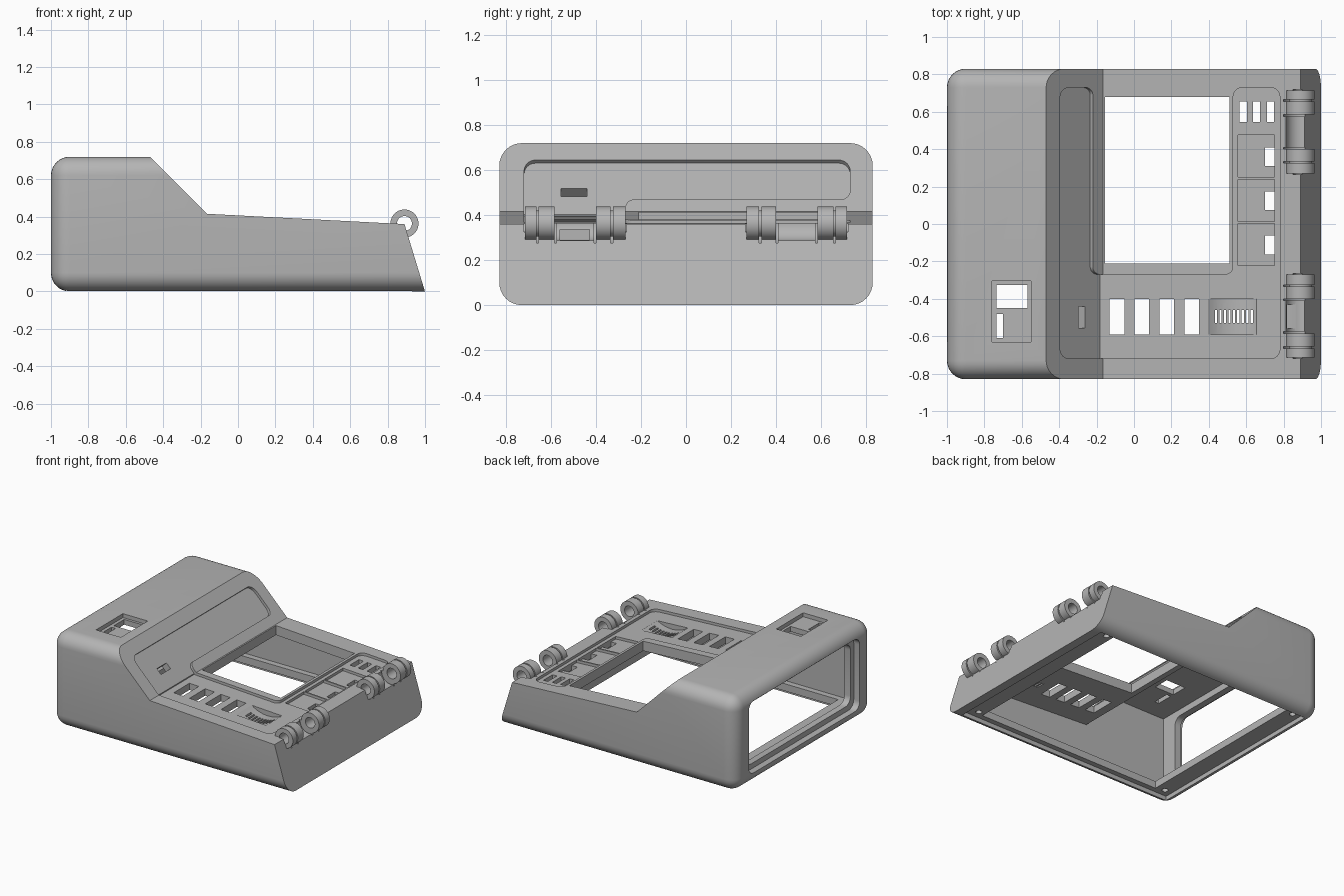
import bpy, bmesh, math
from mathutils import Matrix, Vector

if "Cube" in bpy.data.objects:
    bpy.data.objects.remove(bpy.data.objects["Cube"])

grey = bpy.data.materials.new("mid_grey")
grey.use_nodes = True
colour = (0.46, 0.46, 0.46, 1)
grey.diffuse_color = colour
grey.node_tree.nodes["Principled BSDF"].inputs["Base Color"].default_value = colour


def make(name, bm):
    bmesh.ops.recalc_face_normals(bm, faces=bm.faces)
    me = bpy.data.meshes.new(name)
    bm.to_mesh(me)
    bm.free()
    me.materials.append(grey)
    ob = bpy.data.objects.new(name, me)
    bpy.context.collection.objects.link(ob)
    return ob


def prism(name, points, depth):
    """Extrude a closed 3D outline along a vector."""
    bm = bmesh.new()
    face = bm.faces.new([bm.verts.new(p) for p in points])
    new = bmesh.ops.extrude_face_region(bm, geom=[face])["geom"]
    verts = [v for v in new if isinstance(v, bmesh.types.BMVert)]
    bmesh.ops.translate(bm, verts=verts, vec=depth)
    return make(name, bm)


def box(x0, x1, y0, y1, z0, z1, name="cutter"):
    return prism(name, [(x0, y0, z0), (x1, y0, z0), (x1, y1, z0), (x0, y1, z0)], (0, 0, z1 - z0))


def side_prism(profile, half):
    return prism("cutter", [(x, -half, z) for x, z in profile], (0, 2 * half, 0))


def rod(x, z, r, y0, y1):
    """Cylinder lying along y."""
    ring = [(x + r * math.cos(a * math.tau / 48), y0, z + r * math.sin(a * math.tau / 48)) for a in range(48)]
    return prism("cutter", ring, (0, y1 - y0, 0))


def rounded(corners, steps=6):
    """2D outline from (x, y, radius) corners, each filleted by an arc."""
    out = []
    for i, (x, y, r) in enumerate(corners):
        p = Vector((x, y))
        if r == 0:
            out.append(p)
            continue
        a = (Vector(corners[i - 1][:2]) - p).normalized()
        b = (Vector(corners[(i + 1) % len(corners)][:2]) - p).normalized()
        centre = p + (a + b) * r
        for k in range(steps + 1):
            t = k / steps * math.pi / 2
            out.append(centre - b * r * math.cos(t) - a * r * math.sin(t))
    return out


def boolean(target, tool, operation="DIFFERENCE"):
    mod = target.modifiers.new("cut", "BOOLEAN")
    mod.operation, mod.solver, mod.object = operation, "EXACT", tool
    bpy.context.view_layer.objects.active = target
    bpy.ops.object.modifier_apply(modifier=mod.name)
    bpy.data.objects.remove(tool)


# Housing: rounded block trimmed to the stepped side profile
housing = box(-1, 1.6, -0.83, 0.83, 0, 0.72, "housing")
bev = housing.modifiers.new("round", "BEVEL")
bev.width, bev.segments = 0.1, 8
bpy.context.view_layer.objects.active = housing
bpy.ops.object.modifier_apply(modifier=bev.name)
boolean(housing, side_prism([(-1.1, -0.1), (-1.1, 0.8), (-0.55, 0.8), (-0.165, 0.415),
                             (0.89, 0.36), (1.03, -0.1)], 1), "INTERSECT")

# Hollow interior, floor opening and recess for a base plate
boolean(housing, side_prism([(-0.9, 0.09), (-0.9, 0.65), (-0.5, 0.65), (-0.2, 0.345),
                             (0.79, 0.29), (0.86, 0.09)], 0.755))
boolean(housing, box(-0.92, 0.93, -0.75, 0.75, -0.1, 0.035))
boolean(housing, box(-0.79, 0.78, -0.71, 0.71, -0.1, 0.2))

# Screw holes in the base ledge
for sx in (-0.86, 0.83):
    for sy in (-0.69, 0.69):
        ring = [(sx + 0.022 * math.cos(a * math.tau / 16), sy + 0.022 * math.sin(a * math.tau / 16), 0)
                for a in range(16)]
        boolean(housing, prism("cutter", ring, (0, 0, 0.075)))

# Large window in the tall end with a stepped rim
for y, z0, z1, x1 in ((0.67, 0.09, 0.64, -0.95), (0.63, 0.13, 0.60, -0.8)):
    outline = rounded([(-y, z0, 0.06), (y, z0, 0.06), (y, z1, 0.06), (-y, z1, 0.06)])
    boolean(housing, prism("cutter", [(-1.1, p.x, p.y) for p in outline], (x1 + 1.1, 0, 0)))

# Shallow panel recess on the slope
depth = 0.02
normal = Vector((1, 0, 1)).normalized()
slope = rounded([(-0.395, -0.72, 0.05), (-0.16, -0.72, 0), (-0.16, -0.27, 0), (-0.22, -0.27, 0.04),
                 (-0.22, 0.73, 0.04), (-0.395, 0.73, 0.05)])
boolean(housing, prism("cutter", [Vector((p.x, p.y, 0.25 - p.x)) - normal * depth for p in slope],
                       normal * 0.1))

# Matching recess on the lower deck
deck = rounded([(-0.182, -0.72, 0), (0.78, -0.72, 0.05), (0.78, 0.73, 0.05), (0.53, 0.73, 0.05),
                (0.53, -0.27, 0.04), (-0.182, -0.27, 0)])


def deck_z(x):
    return 0.415 - 0.0521 * (x + 0.165)


boolean(housing, prism("cutter", [(p.x, p.y, deck_z(p.x) - depth) for p in deck], (0, 0, 0.06)))

# Screen opening
boolean(housing, box(-0.155, 0.51, -0.21, 0.68, 0.2, 0.6))

# Slot through the slope
slot = [(-0.262, -0.555), (-0.262, -0.44), (-0.297, -0.44), (-0.297, -0.555)]
boolean(housing, prism("cutter", [Vector((x, y, 0.222 - x)) - normal * 0.15 for x, y in slot], normal * 0.3))

# Row of button holes
for x in (-0.13, 0.003, 0.136, 0.27):
    boolean(housing, box(x, x + 0.078, -0.59, -0.4, 0.2, 0.5))

# Dished thumb rest with a slotted grille
boolean(housing, rod(0.535, 0.555, 0.235, -0.59, -0.4))
for i in range(9):
    boolean(housing, box(0.432 + i * 0.024, 0.444 + i * 0.024, -0.53, -0.46, 0.2, 0.5))

# Indicator holes and three key bays
for x in (0.565, 0.636, 0.71):
    boolean(housing, box(x, x + 0.038, 0.545, 0.655, 0.2, 0.5))
for y in (-0.222, 0.014, 0.25):
    pts = [(0.555, y), (0.75, y), (0.75, y + 0.225), (0.555, y + 0.225)]
    boolean(housing, prism("cutter", [(px, py, deck_z(px) - 0.04) for px, py in pts], (0, 0, 0.1)))
    boolean(housing, box(0.70, 0.75, y + 0.06, y + 0.16, 0.2, 0.5))

# Connector recess on the high deck
boolean(housing, box(-0.76, -0.55, -0.63, -0.305, 0.69, 0.8))
boolean(housing, box(-0.735, -0.57, -0.45, -0.325, 0.6, 0.8))
boolean(housing, box(-0.735, -0.70, -0.61, -0.48, 0.6, 0.8))

# Hinge cradles, bores and clearance grooves
HX, HZ, HR = 0.89, 0.363, 0.075
for s in (-1, 1):
    boolean(housing, rod(HX, HZ, HR + 0.003, s * 0.4, s * 0.58))
    for a, b in ((0.265, 0.405), (0.575, 0.72)):
        boolean(housing, rod(HX, HZ, 0.04, s * a, s * b))
    for g in (0.325, 0.4, 0.575, 0.655):
        boolean(housing, rod(HX, HZ, 0.09, s * g, s * (g + 0.01)))
boolean(housing, box(0.78, 0.95, -0.56, -0.43, 0.29, 0.335))


# Hinge knuckles: grooved sleeves turned around the hinge axis
def knuckle(name, y0, y1, groove):
    a, b, c, d = y0, groove, groove + 0.01, y1
    profile = [(0.04, a), (HR, a), (HR, b), (0.058, b), (0.058, c), (HR, c), (HR, d), (0.04, d)]
    bm = bmesh.new()
    verts = [bm.verts.new((HX + r, y, HZ)) for r, y in profile]
    edges = [bm.edges.new((verts[i - 1], verts[i])) for i in range(len(verts))]
    bmesh.ops.spin(bm, geom=verts + edges, cent=(HX, 0, HZ), axis=(0, 1, 0), angle=math.tau,
                   steps=48, use_merge=True)
    bmesh.ops.remove_doubles(bm, verts=bm.verts, dist=0.0001)
    return make(name, bm)


parts = [housing]
for side, s in (("front", -1), ("back", 1)):
    for part, a, b, g in (("inner", 0.27, 0.4, 0.325), ("outer", 0.585, 0.715, 0.655)):
        ob = knuckle(f"{side}_{part}_hinge_knuckle", a, b, g)
        if s < 0:
            ob.data.transform(Matrix.Scale(-1, 4, (0, 1, 0)))
            ob.data.flip_normals()
        parts.append(ob)

# Smooth rounded areas while keeping edges crisp
for ob in parts:
    bpy.ops.object.select_all(action="DESELECT")
    ob.select_set(True)
    bpy.context.view_layer.objects.active = ob
    bpy.ops.object.shade_smooth_by_angle(angle=math.radians(30))
